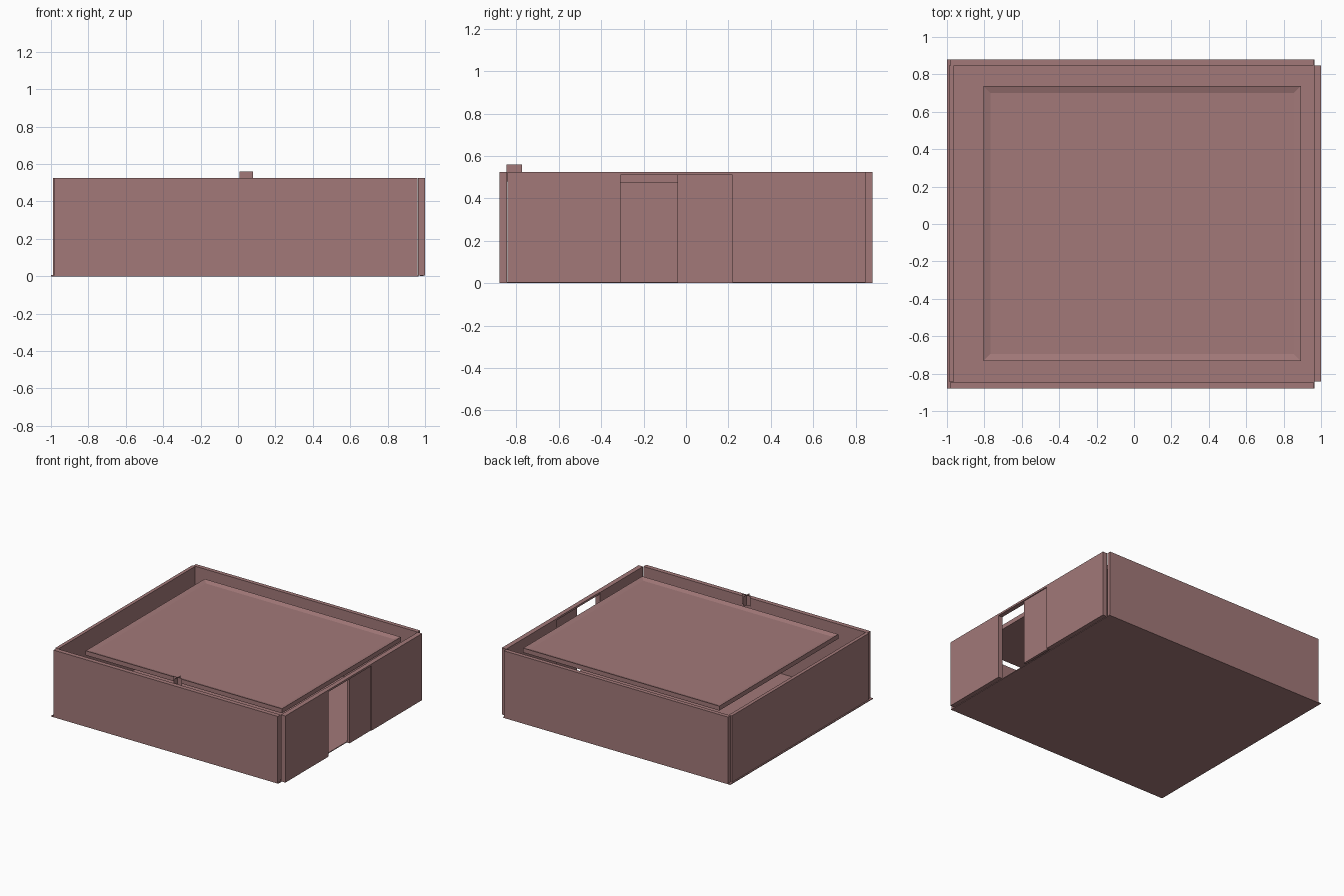
import bpy, bmesh
from math import sqrt

if "Cube" in bpy.data.objects:
    bpy.data.objects.remove(bpy.data.objects["Cube"])

mat = bpy.data.materials.new("dusty_red")
mat.diffuse_color = (0.36, 0.19, 0.19, 1)
mat.use_nodes = True
mat.node_tree.nodes["Principled BSDF"].inputs["Base Color"].default_value = mat.diffuse_color


def mesh_object(name, verts, faces):
    me = bpy.data.meshes.new(name)
    me.from_pydata(verts, [], faces)
    me.materials.append(mat)
    ob = bpy.data.objects.new(name, me)
    bpy.context.collection.objects.link(ob)
    return ob


def box(name, x0, x1, y0, y1, z0, z1):
    verts = [(x, y, z) for z in (z0, z1) for x, y in ((x0, y0), (x1, y0), (x1, y1), (x0, y1))]
    sides = [(i, (i + 1) % 4, (i + 1) % 4 + 4, i + 4) for i in range(4)]
    return mesh_object(name, verts, [(3, 2, 1, 0), (4, 5, 6, 7)] + sides)


H = 0.525

# Floor slab, with a small lip past the left wall
box("floor", -1.0, 0.965, -0.88, 0.88, 0.0, 0.006)

# Front, back and left walls
box("front_wall", -0.98, 0.96, -0.88, -0.845, 0.004, H)
box("back_wall", -0.98, 0.96, 0.848, 0.88, 0.004, H)
box("left_wall", -0.99, -0.963, -0.843, 0.847, 0.004, H)

# Right wall around the doorway
box("right_wall_front", 0.962, 1.0, -0.843, -0.31, 0.004, H)
box("right_wall_back", 0.962, 1.0, 0.22, 0.847, 0.004, H)
box("door_lintel", 0.965, 1.0, -0.31, 0.22, 0.51, H)

# Sliding door covering half of the doorway
box("sliding_door", 0.972, 0.992, -0.04, 0.222, 0.002, 0.51)

# Shallow arched panel on the inside of the left wall
R, N = 1.8, 24
arch = [(-0.84, 0.006), (0.84, 0.006)]
for i in range(N + 1):
    y = 0.84 - 1.68 * i / N
    arch.append((y, 0.49 - R + sqrt(R * R - y * y)))
mesh_object("arched_wall_panel", [(-0.96, y, z) for y, z in arch], [tuple(range(len(arch)))])

# Suspended ceiling: slab with a sloped rim down to a recessed centre
ceiling = box("ceiling_panel", -0.805, 0.892, -0.732, 0.738, 0.475, 0.51)
bm = bmesh.new()
bm.from_mesh(ceiling.data)
top = [f for f in bm.faces if f.calc_center_median().z > 0.505]
bmesh.ops.inset_region(bm, faces=top, thickness=0.052, depth=0)
for v in top[0].verts:
    v.co.z = 0.498
bm.to_mesh(ceiling.data)
bm.free()

# Small crossed plates by the front wall
cx, cy, r = 0.045, -0.81, 0.036
plates = []
for dx, dy in ((r, 0), (0, r)):
    plates += [(cx - dx, cy - dy, 0.48), (cx + dx, cy + dy, 0.48),
               (cx + dx, cy + dy, 0.56), (cx - dx, cy - dy, 0.56)]
mesh_object("crossed_plates", plates, [(0, 1, 2, 3), (4, 5, 6, 7)])
